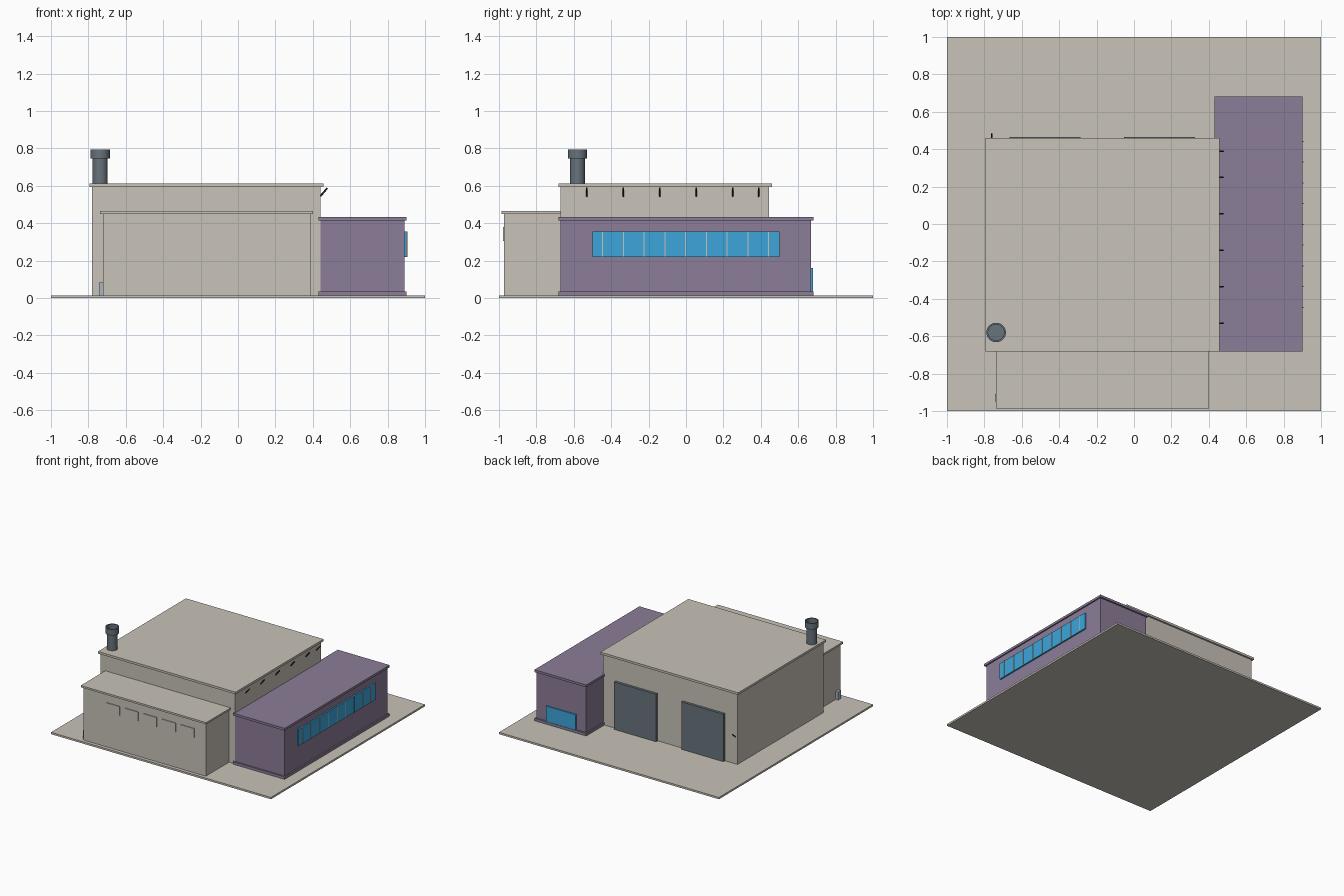
import bpy, bmesh, math
from mathutils import Vector

if "Cube" in bpy.data.objects:
    bpy.data.objects.remove(bpy.data.objects["Cube"])


def material(name, rgb):
    m = bpy.data.materials.new(name)
    m.diffuse_color = (*rgb, 1)
    m.use_nodes = True
    m.node_tree.nodes["Principled BSDF"].inputs["Base Color"].default_value = m.diffuse_color
    return m


BEIGE = material("beige_concrete", (0.58, 0.54, 0.48))
PURPLE = material("purple_render", (0.26, 0.205, 0.31))
BLUE = material("blue_glass", (0.045, 0.38, 0.70))
SLATE = material("slate_metal", (0.14, 0.17, 0.20))
RED = material("dark_red", (0.09, 0.02, 0.025))
PALE = material("pale_blue_metal", (0.40, 0.47, 0.55))


def finish(bm, name, mat):
    me = bpy.data.meshes.new(name)
    bm.to_mesh(me)
    bm.free()
    ob = bpy.data.objects.new(name, me)
    bpy.context.collection.objects.link(ob)
    me.materials.append(mat)
    return ob


def box(name, x, y, z, mat):
    """Axis-aligned box from (min, max) ranges."""
    bm = bmesh.new()
    bmesh.ops.create_cube(bm, size=1)
    for v in bm.verts:
        v.co = Vector(r[0] if c < 0 else r[1] for c, r in zip(v.co, (x, y, z)))
    return finish(bm, name, mat)


def rod(name, a, b, radius, mat):
    """Thin square rod between two points."""
    a, b = Vector(a), Vector(b)
    bm = bmesh.new()
    bmesh.ops.create_cone(bm, cap_ends=True, segments=6, radius1=radius,
                          radius2=radius, depth=(b - a).length)
    ob = finish(bm, name, mat)
    ob.location = (a + b) / 2
    ob.rotation_euler = (b - a).to_track_quat('Z', 'Y').to_euler()
    return ob


def lathe(name, profile, centre, mat, steps=32):
    bm = bmesh.new()
    vs = [bm.verts.new((r, 0, z)) for r, z in profile]
    edges = [bm.edges.new(p) for p in zip(vs, vs[1:])]
    bmesh.ops.spin(bm, geom=vs + edges, cent=(0, 0, 0), axis=(0, 0, 1),
                   angle=math.tau, steps=steps)
    bmesh.ops.remove_doubles(bm, verts=bm.verts, dist=1e-5)
    bmesh.ops.recalc_face_normals(bm, faces=bm.faces)
    ob = finish(bm, name, mat)
    ob.location = centre
    bpy.context.view_layer.objects.active = ob
    ob.select_set(True)
    bpy.ops.object.shade_smooth_by_angle(angle=math.radians(30))
    ob.select_set(False)
    return ob


# Ground slab
G = 0.015
box("ground_slab", (-1, 1), (-1, 1), (0, G), BEIGE)

# Main hall and its overhanging roof
box("hall_walls", (-0.78, 0.442), (-0.67, 0.445), (G, 0.595), BEIGE)
box("hall_roof", (-0.795, 0.456), (-0.682, 0.459), (0.595, 0.613), BEIGE)

# Front annex
box("annex_walls", (-0.722, 0.388), (-0.972, -0.67), (G, 0.45), BEIGE)
box("annex_roof", (-0.738, 0.402), (-0.987, -0.665), (0.45, 0.465), BEIGE)
for i in range(5):
    x = -0.518 + i * 0.169
    box(f"annex_panel_{i + 1}", (x, x + 0.126), (-0.978, -0.965), (0.305, 0.38), BEIGE)
box("annex_side_box", (-0.744, -0.72), (-0.95, -0.91), (G, 0.082), PALE)

# Purple side wing with base and top bands
box("wing_walls", (0.44, 0.89), (-0.67, 0.667), (G, 0.42), PURPLE)
for name, z in (("wing_base_band", (G, 0.036)), ("wing_roof", (0.415, 0.434))):
    box(name, (0.43, 0.901), (-0.682, 0.681), z, PURPLE)

# Long side window with mullions, and rear window
box("side_window", (0.885, 0.902), (-0.5, 0.5), (0.22, 0.355), BLUE)
for i in range(9):
    y = -0.446 + i * 0.111
    box(f"mullion_{i + 1}", (0.885, 0.905), (y - 0.003, y + 0.003), (0.22, 0.355), BEIGE)
box("rear_window", (0.53, 0.80), (0.66, 0.678), (0.03, 0.162), BLUE)

# Rear loading doors
for name, x in (("loading_door_left", (-0.665, -0.285)), ("loading_door_right", (-0.053, 0.327))):
    box(name, x, (0.44, 0.466), (G, 0.405), SLATE)

# Slanted lamp rods under the roof edge, and one on the rear wall
for i, y in enumerate((-0.53, -0.335, -0.14, 0.055, 0.25, 0.388)):
    rod(f"wall_lamp_{i + 1}", (0.44, y, 0.544), (0.477, y, 0.588), 0.005, RED)
rod("rear_lamp", (-0.76, 0.442, 0.235), (-0.76, 0.483, 0.27), 0.004, RED)

# Chimney with wider hollow cap
lathe("chimney", [(0, 0.60), (0.04, 0.60), (0.04, 0.745), (0.052, 0.745), (0.052, 0.794),
                  (0.043, 0.794), (0.043, 0.755), (0, 0.755)], (-0.737, -0.58, 0), SLATE)
